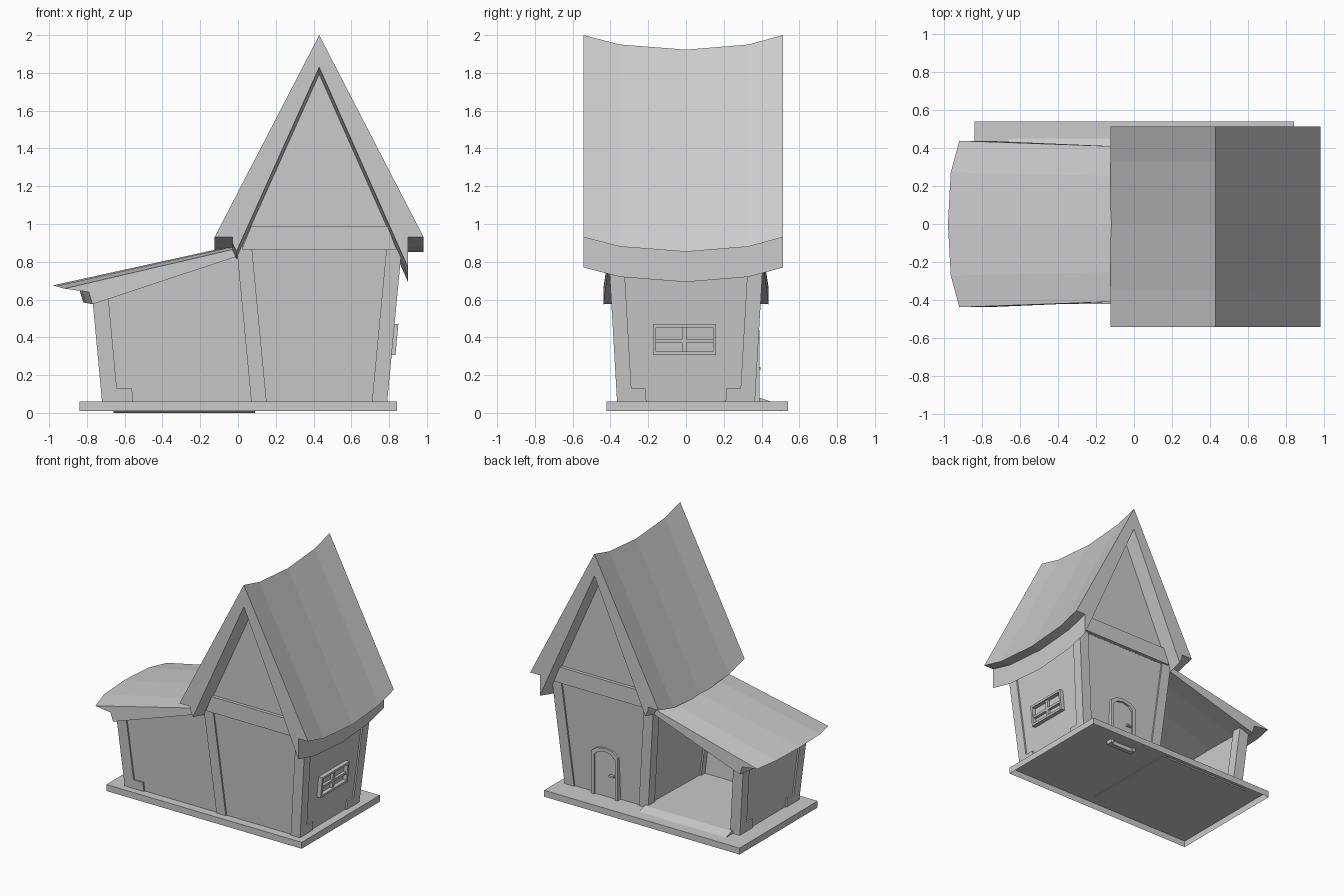
import bpy, bmesh, math

if "Cube" in bpy.data.objects:
    bpy.data.objects.remove(bpy.data.objects["Cube"], do_unlink=True)

grey = bpy.data.materials.new("plain_grey")
grey.use_nodes = True
COL = (0.6, 0.6, 0.6, 1)
grey.diffuse_color = COL
grey.node_tree.nodes["Principled BSDF"].inputs["Base Color"].default_value = COL


def loft(name, rings, start_cap=True):
    """Join matching closed rings and cap the ends."""
    bm = bmesh.new()
    vs = [[bm.verts.new(p) for p in r] for r in rings]
    n = len(vs[0])
    for a, b in zip(vs, vs[1:]):
        for i in range(n):
            j = (i + 1) % n
            bm.faces.new((a[i], a[j], b[j], b[i]))
    if start_cap:
        bm.faces.new(vs[0])
    bm.faces.new(vs[-1])
    bmesh.ops.recalc_face_normals(bm, faces=bm.faces)
    me = bpy.data.meshes.new(name)
    bm.to_mesh(me)
    bm.free()
    me.materials.append(grey)
    ob = bpy.data.objects.new(name, me)
    bpy.context.scene.collection.objects.link(ob)
    return ob


def rect(x0, x1, y0, y1, z):
    return [(x0, y0, z), (x1, y0, z), (x1, y1, z), (x0, y1, z)]


def extrude_y(name, prof, y0, y1):
    return loft(name, [[(x, y, z) for x, z in prof] for y in (y0, y1)])


# Outward lean of the walls with height
def house_x(s, z): return 0.43 + s * (0.36 + 0.095 * (z - 0.06))
def wall_y(s, z): return s * (0.365 + 0.058 * (z - 0.06))
def shed_x(z): return -0.72 - 0.093 * (z - 0.06)


def leaning(name, fx, fy, dx, dy, z0, z1):
    """Block at the corner given by fx and fy, reaching dx and dy inwards."""
    return loft(name, [rect(fx(z), fx(z) + dx, fy(z), fy(z) + dy, z) for z in (z0, z1)])


# Base, open underneath, and shed floor with a ramp at the back
BASE = 0.06
loft("base", [rect(-0.84, 0.843, -0.42, 0.54, z) for z in (0.01, BASE)], start_cap=False)
ramp = [(-0.34, 0.055), (-0.34, 0.066), (0.38, 0.083), (0.45, 0.06), (0.51, 0.0), (0.44, 0.055)]
loft("shed_floor", [[(x, y, z) for y, z in ramp] for x in (-0.66, 0.09)])

# House walls and gable
IN = 0.012
loft("house_walls", [rect(house_x(-1, z) + IN, house_x(1, z) - IN,
                          wall_y(-1, z) + IN, wall_y(1, z) - IN, z) for z in (BASE, 0.88)])
extrude_y("gable", [(0.01, 0.86), (0.85, 0.86), (0.43, 1.84)], -0.4, 0.4)

# House corner posts, tie beams and feet
for s in (-1, 1):
    side = "front" if s < 0 else "back"
    for t in (-1, 1):
        leaning(f"house_post_{side}_{'right' if t < 0 else 'left'}", lambda z: house_x(t, z),
                lambda z: wall_y(s, z), -t * 0.081, -s * 0.08, BASE, 0.88)
    beam = [(0.02, 0.866), (0.84, 0.866), (0.79, 0.99), (0.07, 0.99)]
    extrude_y(f"tie_beam_{side}", beam, s * 0.38, s * 0.425)
    leaning(f"house_foot_{side}", lambda z: house_x(1, z), lambda z: wall_y(s, z),
            -0.07, -s * 0.155, BASE, 0.13)

# Main roof with sagging ridge and inner lining
roof = [(0.43, 2.0), (0.983, 0.93), (0.9, 0.93), (0.9, 0.77), (0.43, 1.83),
        (-0.008, 0.855), (-0.03, 0.9), (-0.03, 0.93), (-0.124, 0.93)]
sag = [(-0.543, 0), (-0.35, 0.05), (0, 0.077), (0.33, 0.05), (0.513, 0)]
loft("main_roof", [[(x, y, z - d) for x, z in roof] for y, d in sag])

# Shed walls, open at the back
leaning("shed_end_wall", lambda z: shed_x(z) + IN, lambda z: wall_y(-1, z) + IN,
        0.03, 0.72, BASE, 0.62)
walls = []
for y, z0, x0, x1, z1 in ((-0.353, BASE, -0.7, 0.1, BASE), (-0.388, 0.62, -0.75, 0.04, 0.85)):
    walls.append([(x0, y, z0), (x1, y, z1), (x1, y + 0.02, z1), (x0, y + 0.02, z0)])
loft("shed_front_wall", walls)

# Shed posts and feet
for s in (-1, 1):
    side = "front" if s < 0 else "back"
    leaning(f"shed_post_{side}", shed_x, lambda z: wall_y(s, z), 0.085, -s * 0.08, BASE, 0.62)
    leaning(f"shed_foot_{side}", shed_x, lambda z: wall_y(s, z), 0.07, -s * 0.155, BASE, 0.13)
leaning("shed_foot_side", shed_x, lambda z: wall_y(-1, z), 0.165, 0.06, BASE, 0.13)

# Thick shed roof, gently humped, with an overhanging eave
rings = []
for t, push in ((-1, 0), (-0.62, 0.75), (0, 1), (0.62, 0.75), (1, 0)):
    tip = -0.92 - 0.06 * push
    inner_x = 0.05 * push
    ya, yb = t * 0.438, t * 0.405
    rings.append([(tip, ya, 0.658 + 0.017 * push), (0, yb, 0.872 + 0.018 * push),
                  (0, yb, 0.83 + 0.01 * push), (-0.77 - inner_x, ya, 0.575 + 0.01 * push),
                  (-0.79 - inner_x, ya, 0.64 + 0.015 * push)])
loft("shed_roof", rings)


# Window on the left wall, following its lean
def window_bar(name, y0, y1, z0, z1, out):
    loft(name, [rect(house_x(1, z) - 0.04, house_x(1, z) + out, y0, y1, z) for z in (z0, z1)])


for y in (-0.175, 0.143):
    window_bar("window_side", y, y + 0.017, 0.307, 0.47, 0.02)
for z in (0.307, 0.453):
    window_bar("window_rail", -0.175, 0.16, z, z + 0.017, 0.02)
window_bar("window_mullion", -0.02, 0.002, 0.32, 0.455, 0.01)
window_bar("window_crossbar", -0.16, 0.145, 0.372, 0.39, 0.01)


# Arched door with frame and handle
def arch(w, h):
    pts = [(0.43 - w, 0.03), (0.43 + w, 0.03)]
    for i in range(5):
        a = math.radians(20 + 35 * i)
        pts.append((0.43 + w * math.cos(a) / math.cos(math.radians(20)),
                    h - 0.07 + 0.07 * math.sin(a)))
    return pts


outer, inner = arch(0.115, 0.44), arch(0.09, 0.415)
extrude_y("door", inner, 0.34, 0.374)
for i in range(len(outer)):
    if i != 0:
        j = (i + 1) % len(outer)
        extrude_y("door_frame", [outer[i], outer[j], inner[j], inner[i]], 0.34, 0.39)
extrude_y("door_handle", [(0.35, 0.228), (0.39, 0.228), (0.39, 0.242), (0.35, 0.242)], 0.37, 0.395)
